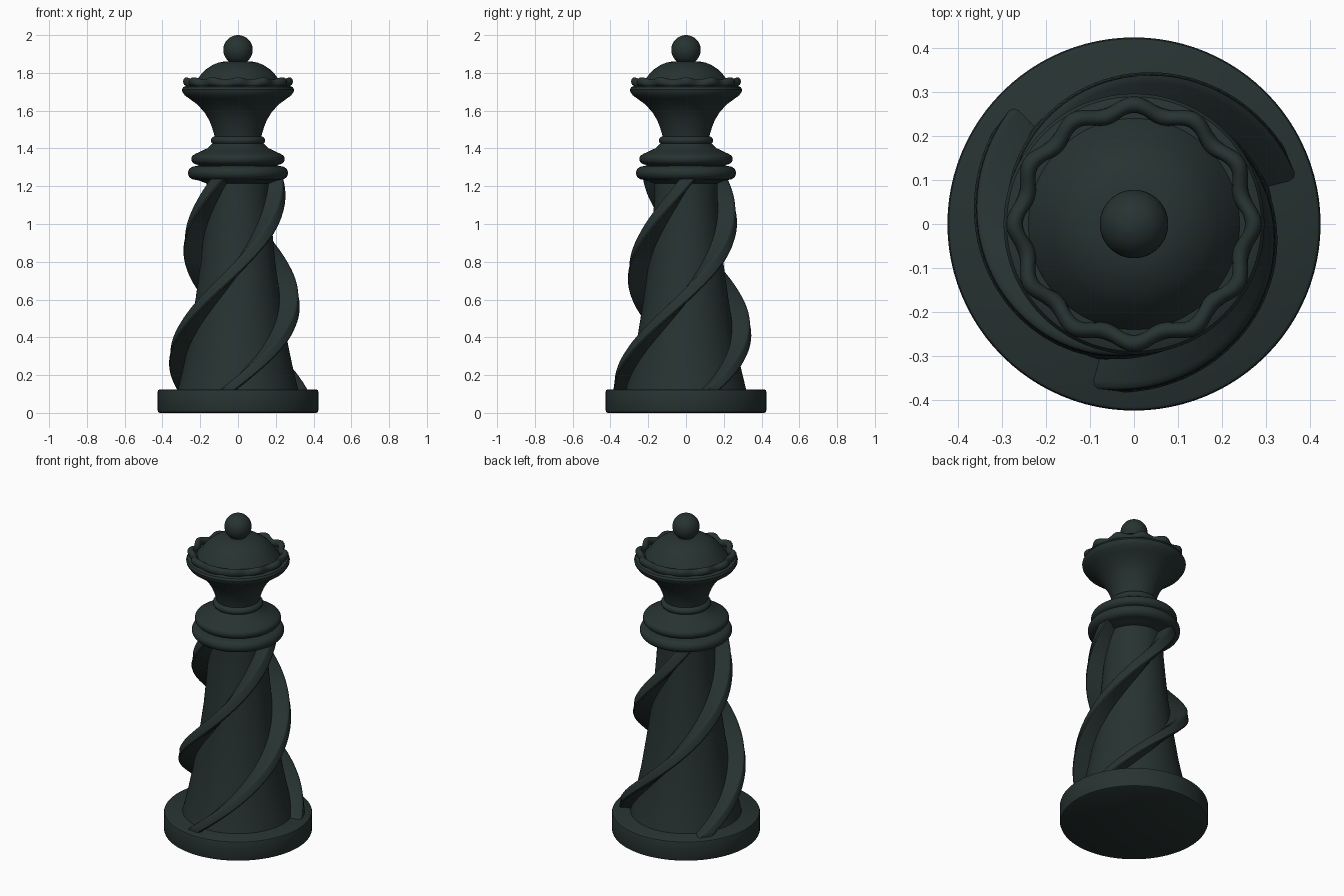
import bpy, bmesh, math
from mathutils import Vector

if "Cube" in bpy.data.objects:
    bpy.data.objects.remove(bpy.data.objects["Cube"])

mat = bpy.data.materials.new("dark_green_black")
mat.diffuse_color = (0.020, 0.033, 0.031, 1)
mat.use_nodes = True
mat.node_tree.nodes["Principled BSDF"].inputs["Base Color"].default_value = mat.diffuse_color


def finish(name, bm, angle=35):
    bmesh.ops.recalc_face_normals(bm, faces=bm.faces)
    me = bpy.data.meshes.new(name)
    bm.to_mesh(me)
    bm.free()
    ob = bpy.data.objects.new(name, me)
    bpy.context.collection.objects.link(ob)
    me.materials.append(mat)
    bpy.ops.object.select_all(action='DESELECT')
    ob.select_set(True)
    bpy.context.view_layer.objects.active = ob
    bpy.ops.object.shade_smooth_by_angle(angle=math.radians(angle))
    return ob


def skin(bm, rings, wrap=False):
    """Join successive closed rings of vertices with quads."""
    n = len(rings[0])
    pairs = list(zip(rings, rings[1:]))
    if wrap:
        pairs.append((rings[-1], rings[0]))
    for a, b in pairs:
        for i in range(n):
            j = (i + 1) % n
            bm.faces.new((a[i], a[j], b[j], b[i]))
    if not wrap:
        bm.faces.new(rings[0][::-1])
        bm.faces.new(rings[-1])


def lathe(name, profile, n=96, angle=35):
    """Closed solid of revolution from (radius, z) points."""
    bm = bmesh.new()
    rings = [[bm.verts.new((r * math.cos(2 * math.pi * i / n),
                            r * math.sin(2 * math.pi * i / n), z)) for i in range(n)]
             for r, z in profile]
    skin(bm, rings)
    return finish(name, bm, angle)


def bulge(r, half, z, depth, n=10):
    """Rounded rim: half ellipse reaching radius r at height z."""
    return [(r - depth + depth * math.cos(t), z + half * math.sin(t))
            for t in (math.pi * (k / n - 0.5) for k in range(n + 1))]


# round foot
lathe("base", [(0.415, 0), (0.422, 0.004), (0.425, 0.012), (0.425, 0.113),
               (0.422, 0.121), (0.415, 0.125)])

# tapering column
BODY = [(0.325, 0.10), (0.318, 0.125), (0.288, 0.25), (0.257, 0.40), (0.225, 0.60),
        (0.197, 0.80), (0.178, 1.0), (0.168, 1.12), (0.165, 1.26)]
lathe("column", BODY)


def body_radius(z):
    for (r0, z0), (r1, z1) in zip(BODY, BODY[1:]):
        if z <= z1:
            return r0 + (r1 - r0) * (z - z0) / (z1 - z0)
    return BODY[-1][0]


# three spiral fins wound around the column
def spiral_fin(name, offset, steps=72, width=0.092):
    bm = bmesh.new()
    rings = []
    for k in range(steps + 1):
        z = 0.10 + 1.16 * k / steps
        outer = 0.384 - 0.127 * (z - 0.125)
        inner = body_radius(z) - 0.03
        w = width / outer
        mid = offset + math.radians(-104.5 + 194 * (z - 0.125)) + w / 2
        section = [(inner, -0.5), (outer - 0.016, -0.5), (outer - 0.005, -0.45),
                   (outer, -0.34), (outer, 0.34), (outer - 0.005, 0.45),
                   (outer - 0.016, 0.5), (inner, 0.5)]
        rings.append([bm.verts.new((r * math.cos(mid + s * w),
                                    r * math.sin(mid + s * w), z)) for r, s in section])
    skin(bm, rings)
    finish(name, bm, 40)


for i in range(3):
    spiral_fin(f"spiral_fin_{i + 1}", math.radians(120 * i))

# collar rings
lathe("lower_collar", [(0.168, 1.215), (0.20, 1.228)] + bulge(0.265, 0.036, 1.27, 0.04)
      + [(0.20, 1.312)])
lathe("upper_collar", [(0.19, 1.30)] + bulge(0.247, 0.03, 1.345, 0.03)[:8]
      + [(0.222, 1.373), (0.19, 1.388), (0.16, 1.402), (0.142, 1.42), (0.13, 1.43)])
lathe("neck_bead", bulge(0.144, 0.024, 1.442, 0.03))

# flared cup
lathe("cup", [(0.12, 1.44), (0.125, 1.47), (0.137, 1.51), (0.153, 1.55), (0.177, 1.59),
              (0.212, 1.63), (0.255, 1.662), (0.283, 1.682), (0.295, 1.70), (0.297, 1.712),
              (0.290, 1.725), (0.272, 1.732), (0.24, 1.735)])

# scalloped crown rim
bm = bmesh.new()
rings = []
for i in range(192):
    a = 2 * math.pi * i / 192
    wave = math.cos(12 * a)
    R, Z = 0.262 + 0.010 * wave, 1.748 + 0.006 * wave
    rings.append([bm.verts.new(((R + 0.019 * math.cos(t)) * math.cos(a),
                                (R + 0.019 * math.cos(t)) * math.sin(a),
                                Z + 0.023 * math.sin(t)))
                  for t in (2 * math.pi * k / 14 for k in range(14))])
skin(bm, rings, wrap=True)
finish("scalloped_crown", bm)

# dome inside the crown
lathe("dome", [(0.245, 1.725), (0.236, 1.745), (0.208, 1.775), (0.19, 1.80), (0.165, 1.822),
               (0.135, 1.842), (0.105, 1.854), (0.075, 1.86), (0.03, 1.862)])

# finial ball
bm = bmesh.new()
bmesh.ops.create_uvsphere(bm, u_segments=48, v_segments=24, radius=0.078)
bmesh.ops.translate(bm, verts=bm.verts, vec=Vector((0, 0, 1.922)))
finish("finial_ball", bm)
